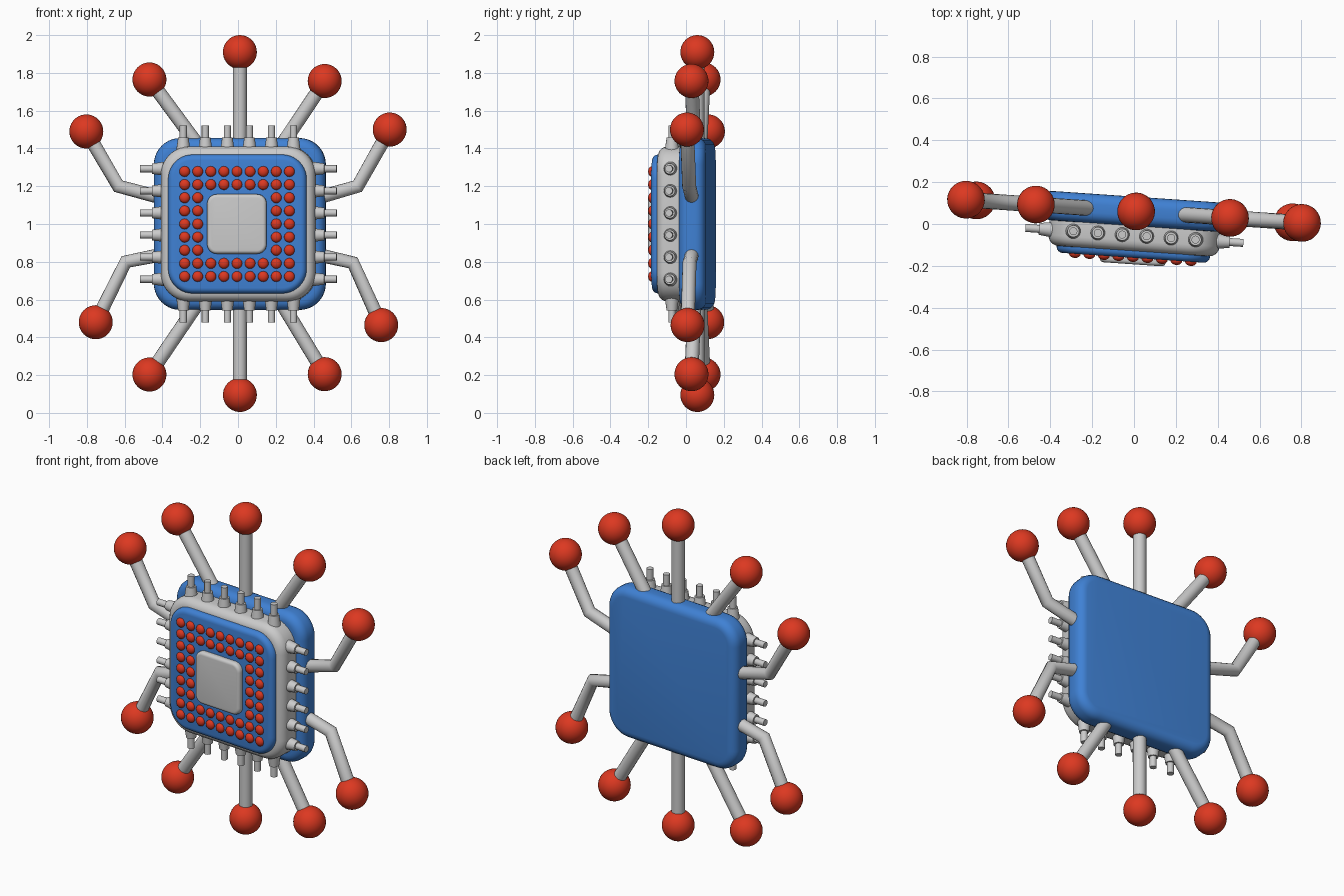
import bpy, bmesh, math
from mathutils import Matrix, Vector

if "Cube" in bpy.data.objects:
    bpy.data.objects.remove(bpy.data.objects["Cube"])

# Whole model is modelled around the origin, then turned slightly and lifted
PLACE = Matrix.Translation((0.01, 0.06, 1.0)) @ Matrix.Rotation(math.radians(-3.95), 4, 'Z')


def material(name, color):
    m = bpy.data.materials.new(name)
    m.diffuse_color = color
    m.use_nodes = True
    m.node_tree.nodes["Principled BSDF"].inputs["Base Color"].default_value = m.diffuse_color
    return m


BLUE = material("blue", (0.05, 0.22, 0.66, 1))
RED = material("red", (0.72, 0.04, 0.015, 1))


def place(name, data, mat=None):
    ob = bpy.data.objects.new(name, data)
    bpy.context.collection.objects.link(ob)
    ob.matrix_world = PLACE
    if mat:
        data.materials.append(mat)
    return ob


def finish(name, bm, mat=None, angle=40):
    me = bpy.data.meshes.new(name)
    bm.to_mesh(me)
    bm.free()
    ob = place(name, me, mat)
    bpy.ops.object.select_all(action='DESELECT')
    ob.select_set(True)
    bpy.context.view_layer.objects.active = ob
    bpy.ops.object.shade_smooth_by_angle(angle=math.radians(angle))
    return ob


def rounded_slab(name, size, y0, y1, corner, rim, mat=None):
    """Square slab with rounded corners and soft rims, between y0 and y1."""
    bm = bmesh.new()
    bmesh.ops.create_cube(bm, size=1, matrix=Matrix.Translation((0, (y0 + y1) / 2, 0))
                          @ Matrix.Diagonal((size, y1 - y0, size, 1)))
    posts = [e for e in bm.edges if abs(e.verts[0].co.y - e.verts[1].co.y) > 1e-4]
    bmesh.ops.bevel(bm, geom=posts, offset=corner, segments=10, profile=0.5, affect='EDGES')
    rims = [e for e in bm.edges if abs(e.verts[0].co.y - e.verts[1].co.y) < 1e-4]
    bmesh.ops.bevel(bm, geom=rims, offset=rim, segments=5, profile=0.5, affect='EDGES')
    return finish(name, bm, mat)


# Stacked body
rounded_slab("back_slab", 0.91, -0.07, 0.07, 0.14, 0.05, BLUE)
rounded_slab("grey_frame", 0.82, -0.19, 0.0, 0.15, 0.05)
rounded_slab("front_plate", 0.735, -0.222, -0.15, 0.13, 0.03, BLUE)
rounded_slab("centre_chip", 0.315, -0.253, -0.20, 0.05, 0.018)

# Red contact bumps: two outer rings of a 9 x 9 grid
bm = bmesh.new()
for i in range(9):
    for j in range(9):
        if 2 <= i <= 6 and 2 <= j <= 6:
            continue
        p = Matrix.Translation(((i - 4) * 0.0695, -0.222, (j - 4) * 0.0695))
        bmesh.ops.create_uvsphere(bm, u_segments=16, v_segments=10, radius=1,
                                  matrix=p @ Matrix.Diagonal((0.028, 0.02, 0.028, 1)))
finish("contact_bumps", bm, RED)

# Stepped pins, six on each side of the frame
bm = bmesh.new()
for side in range(4):
    turn = Matrix.Rotation(side * math.pi / 2, 4, 'Y')
    for k in range(6):
        x = (k - 2.5) * 0.117
        for r1, r2, z0, z1 in ((0.038, 0.028, 0.385, 0.457), (0.019, 0.019, 0.45, 0.522)):
            bmesh.ops.create_cone(bm, cap_ends=True, segments=20, radius1=r1, radius2=r2,
                                  depth=z1 - z0,
                                  matrix=turn @ Matrix.Translation((x, -0.115, (z0 + z1) / 2)))
finish("edge_pins", bm)

# Arms: paths (x, z) from inside the slab out to a ball
arms = [
    [(0, 0.38), (0, 0.91)],
    [(0, -0.38), (0, -0.905)],
    [(-0.21, 0.40), (-0.48, 0.765)],
    [(0.21, 0.40), (0.45, 0.757)],
    [(-0.21, -0.40), (-0.48, -0.797)],
    [(0.21, -0.40), (0.45, -0.795)],
    [(-0.38, 0.13), (-0.645, 0.20), (-0.815, 0.49)],
    [(0.38, 0.13), (0.625, 0.20), (0.795, 0.50)],
    [(-0.38, -0.155), (-0.605, -0.20), (-0.765, -0.52)],
    [(0.38, -0.155), (0.60, -0.205), (0.75, -0.535)],
]
for n, path in enumerate(arms):
    cu = bpy.data.curves.new(f"arm_{n + 1}", 'CURVE')
    cu.dimensions = '3D'
    cu.bevel_depth = 0.037
    cu.bevel_resolution = 6
    cu.use_fill_caps = True
    sp = cu.splines.new('POLY')
    sp.points.add(len(path) - 1)
    for pt, (x, z) in zip(sp.points, path):
        pt.co = (x, 0, z, 1)
    place(f"arm_{n + 1}", cu)
    bm = bmesh.new()
    bmesh.ops.create_uvsphere(bm, u_segments=32, v_segments=20, radius=0.09,
                              matrix=Matrix.Translation(Vector((path[-1][0], 0, path[-1][1]))))
    finish(f"ball_{n + 1}", bm, RED)
